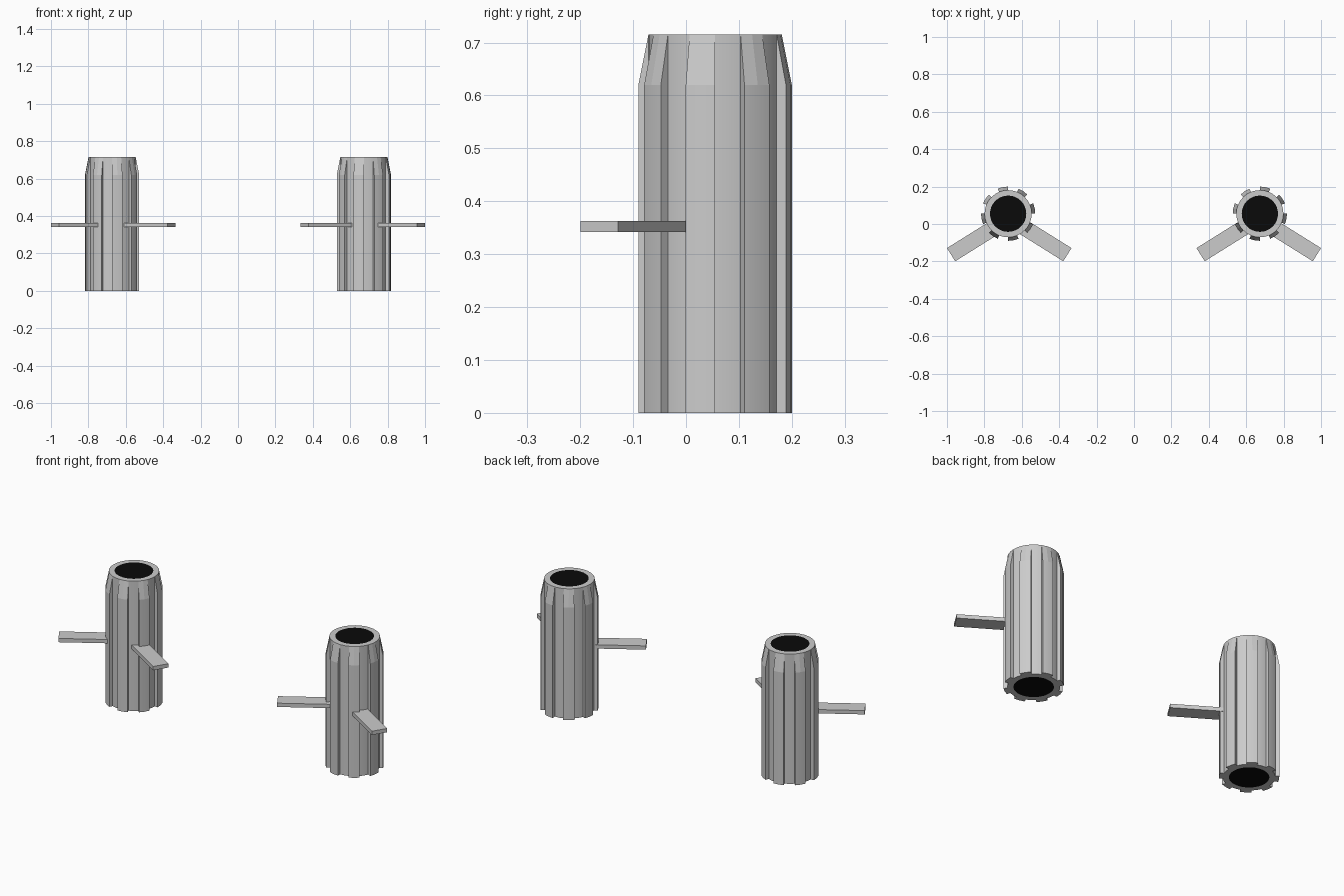
import bpy, bmesh, math
from mathutils import Matrix, Vector

if "Cube" in bpy.data.objects:
    bpy.data.objects.remove(bpy.data.objects["Cube"])

CX, CY = 0.673, 0.055              # tower centre (right side, mirrored to left)
R_RIB, R_WALL, R_BORE = 0.145, 0.126, 0.097
Z_TAPER, Z_TOP = 0.62, 0.715
SEG = 32                           # ribs are two segments wide, gaps too


def finish(bm, name, mat=None):
    bmesh.ops.remove_doubles(bm, verts=bm.verts, dist=1e-5)
    bmesh.ops.recalc_face_normals(bm, faces=bm.faces)
    for e in bm.edges:
        e.smooth = e.calc_face_angle(3.0) < math.radians(30)
    me = bpy.data.meshes.new(name)
    bm.to_mesh(me)
    bm.free()
    ob = bpy.data.objects.new(name, me)
    bpy.context.collection.objects.link(ob)
    if mat:
        me.materials.append(mat)
    ob.modifiers.new("mirror_x", 'MIRROR').use_clip = False
    return ob


def p(r, i, z):
    a = 2 * math.pi * i / SEG
    return Vector((CX + r * math.cos(a), CY + r * math.sin(a), z))


# Ribbed tube: alternate sectors stand proud and taper into the top rim
bm = bmesh.new()


def face(pts, smooth=False):
    f = bm.faces.new([bm.verts.new(v) for v in pts])
    f.smooth = smooth


for i in range(SEG):
    j = i + 1
    rib = (i // 2) % 2 == 1        # a rib spans -22.5 to 0 degrees
    if rib:
        face([p(R_RIB, i, 0), p(R_RIB, j, 0), p(R_RIB, j, Z_TAPER), p(R_RIB, i, Z_TAPER)], True)
        face([p(R_RIB, i, Z_TAPER), p(R_RIB, j, Z_TAPER), p(R_WALL, j, Z_TOP), p(R_WALL, i, Z_TOP)])
        face([p(R_WALL, i, 0), p(R_WALL, j, 0), p(R_RIB, j, 0), p(R_RIB, i, 0)])
        k = i if i % 2 == 0 else j
        face([p(R_WALL, k, 0), p(R_RIB, k, 0), p(R_RIB, k, Z_TAPER), p(R_WALL, k, Z_TOP)])
    else:
        face([p(R_WALL, i, 0), p(R_WALL, j, 0), p(R_WALL, j, Z_TOP), p(R_WALL, i, Z_TOP)], True)
    for z in (0, Z_TOP):
        face([p(R_BORE, i, z), p(R_BORE, j, z), p(R_WALL, j, z), p(R_WALL, i, z)])
finish(bm, "ribbed_tube")

# Black core filling the tube
black = bpy.data.materials.new("black")
black.diffuse_color = (0.003, 0.003, 0.003, 1)
black.use_nodes = True
black.node_tree.nodes["Principled BSDF"].inputs["Base Color"].default_value = black.diffuse_color
bm = bmesh.new()
bmesh.ops.create_cone(bm, cap_ends=True, segments=SEG, radius1=R_BORE, radius2=R_BORE,
                      depth=Z_TOP, matrix=Matrix.Translation((CX, CY, Z_TOP / 2)))
finish(bm, "bore", black)

# Two flat arms splayed towards the front
LENGTH, WIDTH, THICK, ANGLE = 0.28, 0.083, 0.021, math.radians(32)
for name, side in (("outer_arm", 1), ("inner_arm", -1)):
    d = Vector((side * math.cos(ANGLE), -math.sin(ANGLE), 0))
    tip = Vector((0.667 + side * 0.311, -0.164, 0.352))
    bm = bmesh.new()
    m = (Matrix.Translation(tip - d * LENGTH / 2)
         @ Matrix.Rotation(-side * ANGLE, 4, 'Z')
         @ Matrix.Diagonal((LENGTH, WIDTH, THICK, 1)))
    bmesh.ops.create_cube(bm, size=1, matrix=m)
    finish(bm, name)
